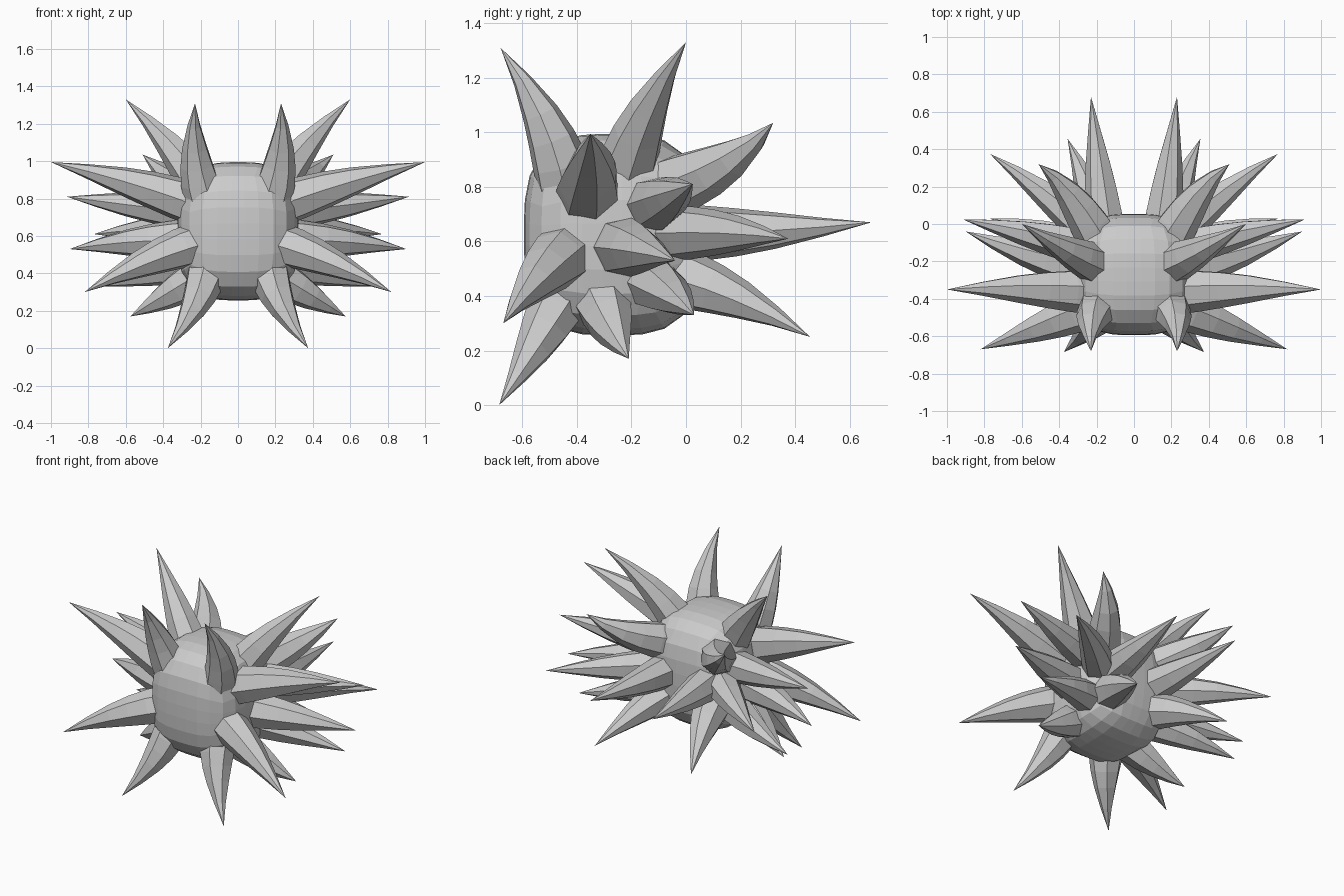
import bpy, bmesh, math
from mathutils import Vector

if "Cube" in bpy.data.objects:
    bpy.data.objects.remove(bpy.data.objects["Cube"])

CENTRE = Vector((0, -0.27, 0.625))
HALF = (0.325, 0.325, 0.37)


def make_object(name, bm):
    bmesh.ops.recalc_face_normals(bm, faces=bm.faces)
    mesh = bpy.data.meshes.new(name)
    bm.to_mesh(mesh)
    bm.free()
    ob = bpy.data.objects.new(name, mesh)
    bpy.context.collection.objects.link(ob)
    return ob


# Body: subdivided cube rounded into a boxy ball
bm = bmesh.new()
bmesh.ops.create_cube(bm, size=2)
bmesh.ops.subdivide_edges(bm, edges=bm.edges[:], cuts=6, use_grid_fill=True)
for v in bm.verts:
    p = Vector([math.tan(c * math.pi / 4) for c in v.co])
    p /= sum(abs(c) ** 3.1 for c in p) ** (1 / 3.1)
    v.co = CENTRE + Vector([c * h for c, h in zip(p, HALF)])
make_object("body", bm)

# Spikes on the +x side: root, middle, tip, base radius
SPIKES = {
    "top_front": ((0.19, -0.45, 0.84), (0.23, -0.535, 1.07), (0.23, -0.68, 1.31), 0.105),
    "top_rear": ((0.19, -0.22, 0.85), (0.37, -0.135, 1.09), (0.60, 0.00, 1.33), 0.11),
    "upper_side": ((0.26, -0.36, 0.78), (0.62, -0.345, 0.895), (1.00, -0.35, 0.995), 0.115),
    "upper_back": ((0.20, -0.06, 0.80), (0.355, 0.17, 0.905), (0.51, 0.32, 1.035), 0.11),
    "rear": ((0.15, -0.02, 0.63), (0.19, 0.32, 0.64), (0.23, 0.68, 0.67), 0.105),
    "lower_back": ((0.17, -0.04, 0.47), (0.25, 0.20, 0.385), (0.355, 0.455, 0.25), 0.11),
    "side_high": ((0.25, -0.13, 0.73), (0.60, -0.045, 0.77), (0.915, 0.025, 0.81), 0.10),
    "side_middle": ((0.26, -0.24, 0.58), (0.59, -0.15, 0.565), (0.90, -0.04, 0.53), 0.11),
    "side_rear": ((0.23, -0.05, 0.63), (0.50, 0.18, 0.63), (0.77, 0.375, 0.61), 0.10),
    "side_low": ((0.23, -0.14, 0.46), (0.50, -0.04, 0.395), (0.77, 0.03, 0.33), 0.10),
    "front_side": ((0.25, -0.45, 0.55), (0.53, -0.56, 0.445), (0.82, -0.67, 0.30), 0.11),
    "bottom_side": ((0.20, -0.31, 0.39), (0.40, -0.265, 0.27), (0.575, -0.21, 0.17), 0.105),
    "bottom_front": ((0.17, -0.46, 0.39), (0.245, -0.56, 0.205), (0.375, -0.685, 0.0), 0.105),
}
RINGS = ((-0.12, 1.05), (0.1, 1.0), (0.3, 0.86), (0.5, 0.66), (0.75, 0.34))
SIDES = 7


def spike(name, root, mid, tip, radius):
    a, m, c = Vector(root), Vector(mid), Vector(tip)
    b = 2 * m - (a + c) / 2          # curve handle passing through the middle
    axis = (c - a).normalized()
    up = Vector((0, 0, 1)) if abs(axis.z) < 0.7 else Vector((0, -1, 0))
    bm = bmesh.new()
    rings = []
    for t, r in RINGS:
        p = a * (1 - t) ** 2 + b * 2 * t * (1 - t) + c * t * t
        d = ((b - a) * (1 - t) + (c - b) * t).normalized()
        u = d.cross(up).normalized()
        w = u.cross(d)
        rings.append([bm.verts.new(p + radius * r * (
            u * math.cos(k * math.tau / SIDES) + w * math.sin(k * math.tau / SIDES)))
            for k in range(SIDES)])
    for lo, hi in zip(rings, rings[1:]):
        for k in range(SIDES):
            n = (k + 1) % SIDES
            bm.faces.new((lo[k], lo[n], hi[n], hi[k]))
    end = bm.verts.new(c)
    for k in range(SIDES):
        bm.faces.new((rings[-1][k], rings[-1][(k + 1) % SIDES], end))
    bm.faces.new(rings[0][::-1])
    ob = make_object(name + "_spike", bm)
    mirror = ob.modifiers.new("mirror", 'MIRROR')
    mirror.use_mirror_merge = False
    return ob


# Thirteen mirrored pairs
for name, (root, mid, tip, radius) in SPIKES.items():
    spike(name, root, mid, tip, radius)
